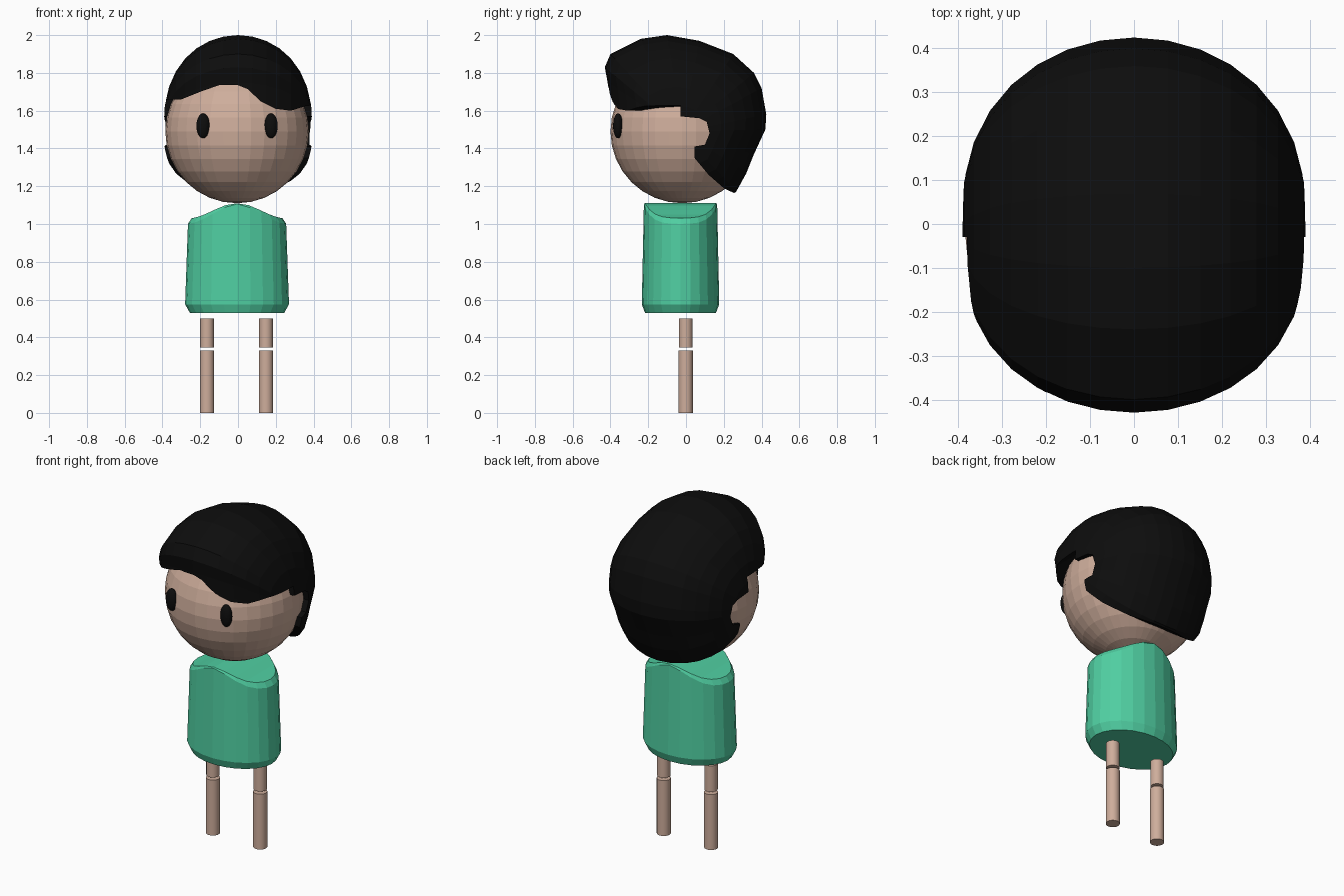
import bpy, bmesh
from math import pi, sin, cos

if "Cube" in bpy.data.objects:
    bpy.data.objects.remove(bpy.data.objects["Cube"])


def material(name, rgb):
    m = bpy.data.materials.new(name)
    m.diffuse_color = (*rgb, 1)
    m.use_nodes = True
    m.node_tree.nodes["Principled BSDF"].inputs["Base Color"].default_value = m.diffuse_color
    return m


SKIN = material("skin", (0.62, 0.42, 0.33))
GREEN = material("shirt_green", (0.08, 0.62, 0.36))
BLACK = material("black", (0.004, 0.004, 0.004))


def mesh_object(name, bm, mat=None):
    bmesh.ops.recalc_face_normals(bm, faces=bm.faces[:])
    me = bpy.data.meshes.new(name)
    bm.to_mesh(me)
    bm.free()
    ob = bpy.data.objects.new(name, me)
    bpy.context.collection.objects.link(ob)
    if mat:
        me.materials.append(mat)
    return ob


def bridge(bm, a, b):
    n = len(a)
    for i in range(n):
        j = (i + 1) % n
        bm.faces.new((a[i], a[j], b[j], b[i]))


def ellipsoid(name, loc, scale, mat, seg=32, rings=16):
    bpy.ops.mesh.primitive_uv_sphere_add(segments=seg, ring_count=rings, radius=1, location=loc)
    ob = bpy.context.object
    ob.name = name
    ob.scale = scale
    ob.data.materials.append(mat)
    return ob


def leg_part(name, x, z0, z1, r):
    bpy.ops.mesh.primitive_cylinder_add(vertices=32, radius=r, depth=z1 - z0,
                                        location=(x, -0.002, (z0 + z1) / 2))
    ob = bpy.context.object
    ob.name = name
    ob.data.materials.append(SKIN)
    bpy.ops.object.shade_smooth_by_angle()


# Head and eyes
CX, CY, CZ = -0.005, -0.02, 1.49
ellipsoid("head", (CX, CY, CZ), (0.38, 0.38, 0.38), SKIN)
for side, s in (("left", -1), ("right", 1)):
    ellipsoid(side + "_eye", (CX + s * 0.18, -0.36, 1.52), (0.035, 0.026, 0.066), BLACK)
    # Legs, in two pieces with a small gap
    leg_part(side + "_lower_leg", -0.008 + s * 0.156, 0, 0.33, 0.038)
    leg_part(side + "_upper_leg", -0.008 + s * 0.156, 0.345, 0.50, 0.036)

# Shirt: oval tube with bevelled rims and a saddle-shaped top
N = 24


def saddle(x):
    return 1.07 + 0.04 * cos(pi * x / 0.26)


bm = bmesh.new()
rings = []
for rx, ry, z in ((0.25, 0.188, lambda x, a: 0.53),
                  (0.275, 0.205, lambda x, a: 0.575),
                  (0.26, 0.194, lambda x, a: saddle(x) - 0.004 - 0.025 * abs(cos(a))),
                  (0.24, 0.188, lambda x, a: saddle(x))):
    ring = []
    for i in range(N):
        a = 2 * pi * i / N
        x = rx * cos(a)
        ring.append(bm.verts.new((CX + x, -0.029 + ry * sin(a), z(x, a))))
    rings.append(ring)
for a, b in zip(rings, rings[1:]):
    bridge(bm, a, b)
bm.faces.new(rings[0])
top = rings[-1]
for i in range(N // 2):
    quad = []
    for k in (i, i + 1, (N - i - 1) % N, (N - i) % N):
        if top[k] not in quad:
            quad.append(top[k])
    bm.faces.new(quad)
mesh_object("shirt", bm, GREEN)

# Hair: side profile (y, z) narrowed towards both ears
PROFILE = [(0.425, 1.58), (0.40, 1.72), (0.36, 1.80), (0.25, 1.90), (0.16, 1.935),
           (0.07, 1.97), (-0.10, 2.0), (-0.24, 1.98), (-0.40, 1.90), (-0.43, 1.83),
           (-0.415, 1.75), (-0.405, 1.65), (-0.40, 1.55), (-0.39, 1.40), (-0.30, 1.22),
           (-0.10, 1.10), (0.10, 1.09), (0.265, 1.17), (0.32, 1.27), (0.36, 1.37), (0.42, 1.50)]
bm = bmesh.new()
rings = []
STEPS = 16
for i in range(1, STEPS):
    t = -pi / 2 + pi * i / STEPS
    k = cos(t) ** 0.8
    rings.append([bm.verts.new((0.395 * sin(t), CY + (y - CY) * k, CZ + (z - CZ) * k))
                  for y, z in PROFILE])
for a, b in zip(rings, rings[1:]):
    bridge(bm, a, b)
for ring, x in ((rings[0], -0.395), (rings[-1], 0.395)):
    tip = bm.verts.new((x, CY, CZ))
    for i in range(len(ring)):
        bm.faces.new((ring[i], ring[(i + 1) % len(ring)], tip))
hair = mesh_object("hair", bm, BLACK)

# Face opening: swept fringe line on top, ear notch and sideburn behind
FRINGE = [(-0.6, 1.65), (-0.3, 1.66), (-0.2, 1.70), (-0.1, 1.735), (0, 1.735), (0.05, 1.715),
          (0.12, 1.65), (0.2, 1.61), (0.28, 1.60), (0.36, 1.625), (0.6, 1.64)]
OPENING = [(-0.03, 1.57), (0.07, 1.56), (0.11, 1.54), (0.125, 1.48), (0.10, 1.42),
           (0.045, 1.41), (0.045, 1.35), (0.12, 1.26), (0.20, 1.19), (0.272, 1.155),
           (0.30, 0.9), (-0.7, 0.9)]
bm = bmesh.new()
rings = [[bm.verts.new((x, y, z)) for y, z in [(-0.7, zt), (-0.03, zt)] + OPENING]
         for x, zt in FRINGE]
for a, b in zip(rings, rings[1:]):
    bridge(bm, a, b)
bm.faces.new(rings[0])
bm.faces.new(rings[-1])
cutter = mesh_object("face_opening_cutter", bm)
cutter.hide_render = True

mod = hair.modifiers.new("face_opening", 'BOOLEAN')
mod.operation = 'DIFFERENCE'
mod.solver = 'EXACT'
mod.object = cutter
bpy.context.view_layer.objects.active = hair
bpy.ops.object.modifier_apply(modifier=mod.name)
bpy.data.objects.remove(cutter)
